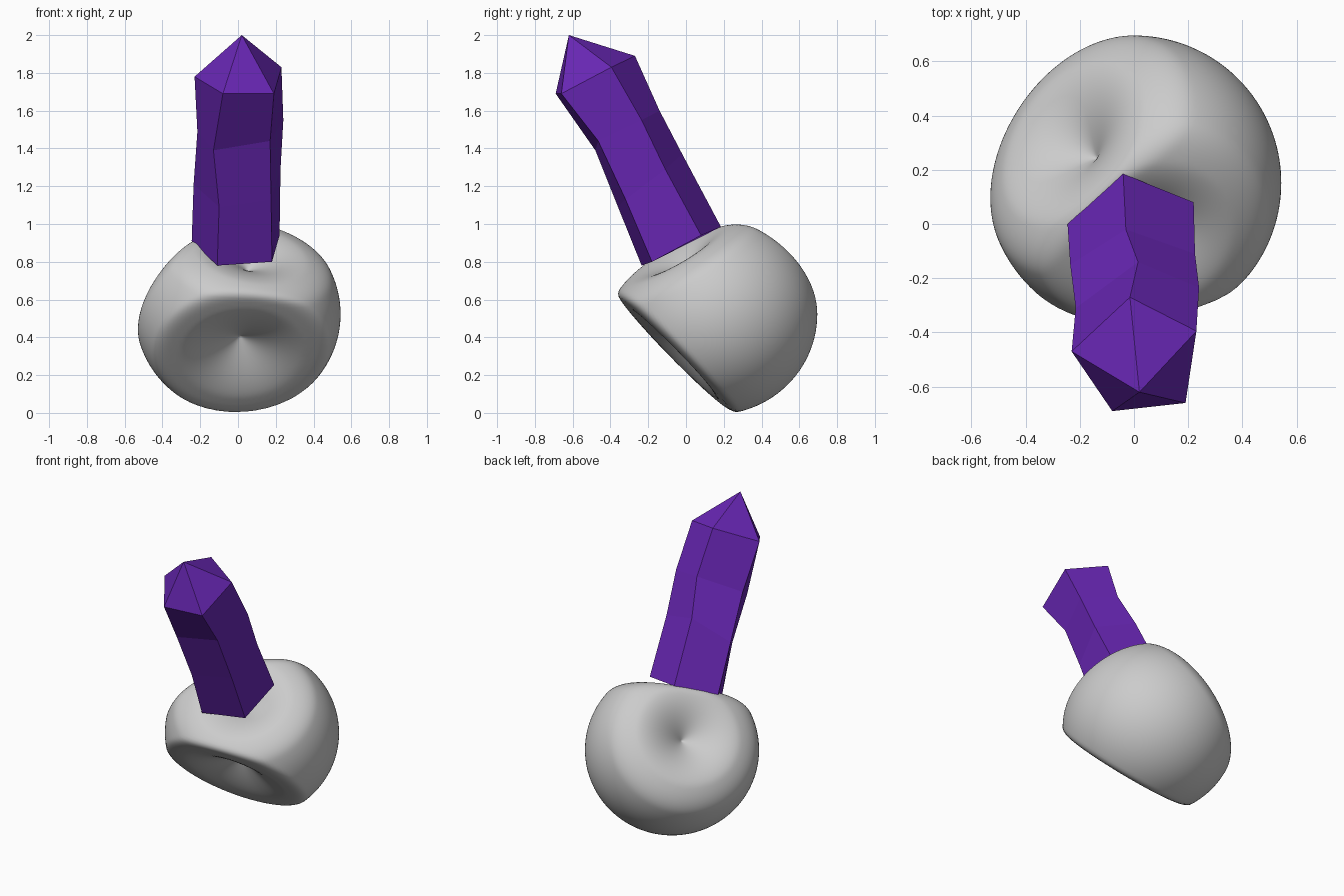
import bpy, bmesh
from mathutils import Vector

if "Cube" in bpy.data.objects:
    bpy.data.objects.remove(bpy.data.objects["Cube"])

# Rock: sphere with broad, slightly domed facets that each sink to a central pit
R = 0.543
CENTRE = Vector((0, 0.152, 0.523))
# facet normal, rim distance from centre, dome height, pit depth
FACETS = [
    (Vector((0.07, -0.72, -0.69)).normalized(), 0.30, 0.01, 0.14),   # lower front
    (Vector((0.18, -0.50, 0.84)).normalized(), 0.355, 0.06, 0.14),   # crystal seat
    (Vector((-0.64, 0.42, 0.62)).normalized(), 0.30, 0.11, 0.20),    # back left
]


def facet_radius(d, n, dist, dome, pit):
    """Distance from the centre to the facet along direction d."""
    c = d.dot(n)
    if c < 0.2:
        return 9.0
    s = max(0.0, 1 - c * c) ** 0.5
    rim = (R * R - dist * dist) ** 0.5
    lo, hi = 0.0, (dist + dome) / c
    for _ in range(16):
        r = (lo + hi) / 2
        t = r * s / rim
        if r * c < dist + dome * (1 - t * t) - pit * max(0.0, 1 - t / 0.75) ** 1.5:
            lo = r
        else:
            hi = r
    return hi


def soft_min(a, b, k):
    h = max(k - abs(a - b), 0) / k
    return min(a, b) - h * h * k / 4


bm = bmesh.new()
bmesh.ops.create_icosphere(bm, subdivisions=6, radius=1)
for v in bm.verts:
    d = v.co.normalized()
    r = R
    for f in FACETS:
        r = soft_min(r, facet_radius(d, *f), 0.05)
    p = d * r
    p.z *= 0.98
    v.co = p + CENTRE
for f in bm.faces:
    f.smooth = True
mesh = bpy.data.meshes.new("rock")
bm.to_mesh(mesh)
bm.free()
rock = bpy.data.objects.new("rock", mesh)
bpy.context.collection.objects.link(rock)

# Crystal: five-sided bent shaft with a pointed tip
RINGS = [
    [(-.245, 0, .91), (-.04, .185, .985), (.22, .08, .94), (.18, -.18, .80), (-.11, -.235, .78)],
    [(-.235, -.15, 1.21), (-.03, -.02, 1.37), (.225, -.11, 1.29), (.175, -.32, 1.13), (-.10, -.36, 1.09)],
    [(-.215, -.31, 1.49), (.015, -.14, 1.60), (.24, -.235, 1.55), (.17, -.465, 1.44), (-.13, -.48, 1.39)],
    [(-.23, -.47, 1.78), (-.015, -.27, 1.89), (.23, -.395, 1.83), (.19, -.66, 1.69), (-.08, -.69, 1.69)],
]
bm = bmesh.new()
rings = [[bm.verts.new(p) for p in ring] for ring in RINGS]
tip = bm.verts.new((.02, -.62, 2.0))
bm.faces.new(rings[0])
for a, b in zip(rings, rings[1:]):
    for i in range(5):
        j = (i + 1) % 5
        bm.faces.new((a[i], a[j], b[j], b[i]))
for i in range(5):
    bm.faces.new((rings[-1][i], rings[-1][(i + 1) % 5], tip))
bmesh.ops.recalc_face_normals(bm, faces=bm.faces)
mesh = bpy.data.meshes.new("crystal")
bm.to_mesh(mesh)
bm.free()
crystal = bpy.data.objects.new("crystal", mesh)
bpy.context.collection.objects.link(crystal)
purple = bpy.data.materials.new("purple")
purple.diffuse_color = (0.14, 0.02, 0.46, 1)
purple.use_nodes = True
purple.node_tree.nodes["Principled BSDF"].inputs["Base Color"].default_value = purple.diffuse_color
mesh.materials.append(purple)
